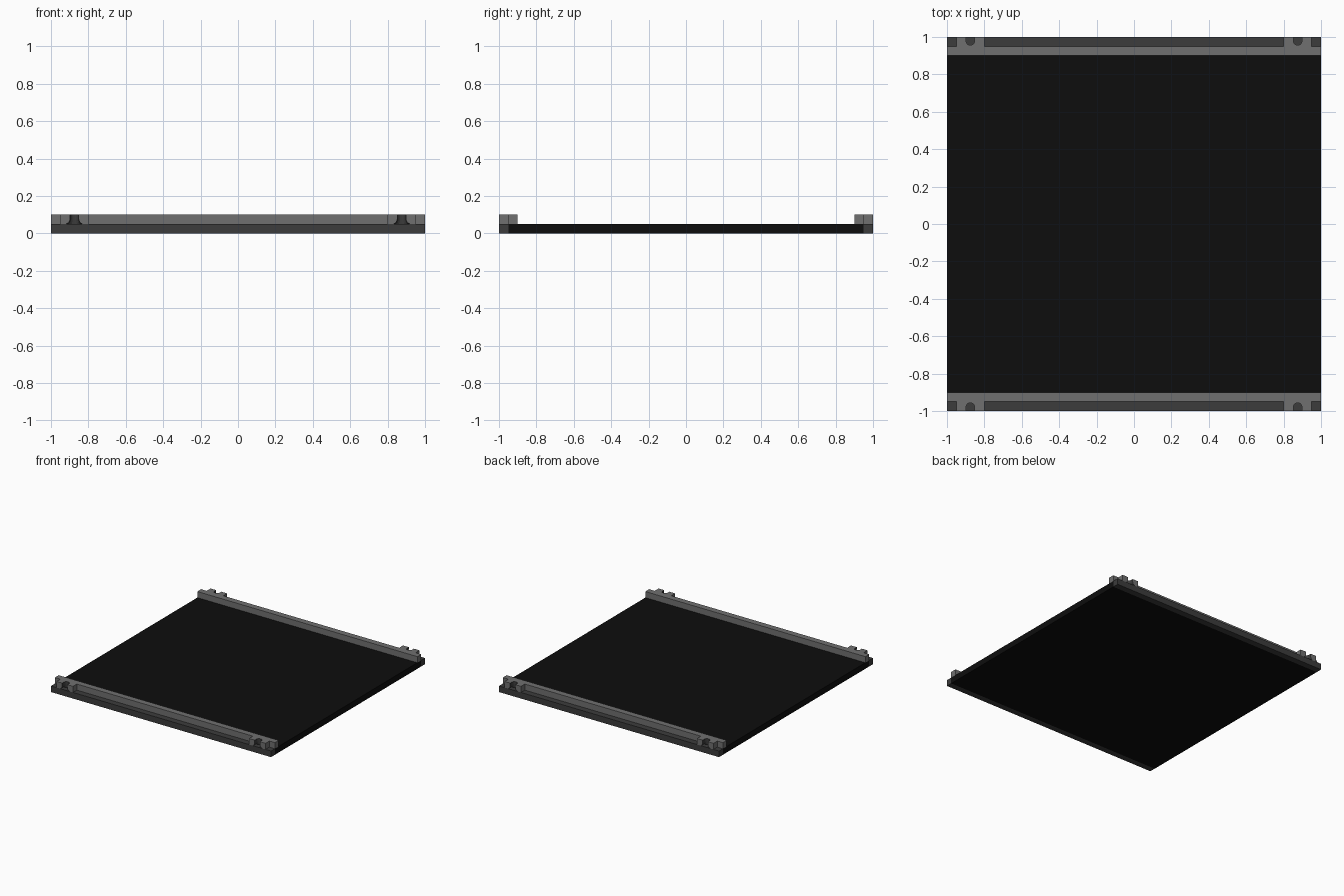
import bpy, bmesh, math

if "Cube" in bpy.data.objects:
    bpy.data.objects.remove(bpy.data.objects["Cube"])


def material(name, value):
    m = bpy.data.materials.new(name)
    m.use_nodes = True
    colour = (value, value, value, 1)
    m.diffuse_color = colour
    m.node_tree.nodes["Principled BSDF"].inputs["Base Color"].default_value = colour
    return m


black = material("black", 0.004)
dark = material("dark grey", 0.045)
light = material("light grey", 0.16)


def finish(name, bm, *mats):
    bmesh.ops.recalc_face_normals(bm, faces=bm.faces)
    mesh = bpy.data.meshes.new(name)
    bm.to_mesh(mesh)
    bm.free()
    for m in mats:
        mesh.materials.append(m)
    ob = bpy.data.objects.new(name, mesh)
    bpy.context.collection.objects.link(ob)
    return ob


def box(name, lo, hi, mat):
    bm = bmesh.new()
    bmesh.ops.create_cube(bm, size=1)
    for v in bm.verts:
        v.co = [a + (b - a) * (c + 0.5) for a, b, c in zip(lo, hi, v.co)]
    return finish(name, bm, mat)


def plan_outline(half):
    """Block seen from above, with a round-ended notch open to the outside."""
    block, outer, inner, radius = 0.075, 1.0, 0.95, 0.022
    pts = [(-block, outer), (-block, inner), (block, inner), (block, outer)]
    for i in range(9):
        a = math.pi * i / 8
        pts.append((half * math.cos(a), 0.978 - radius * math.sin(a)))
    pts.insert(4, (half, outer))
    pts.append((-half, outer))
    return pts


def notched_block(name, cx, side):
    """Stack of outlines whose notch flares out towards the bottom."""
    bm = bmesh.new()
    rings = []
    for i in range(6):
        t = i / 5
        half = 0.023 + 0.022 * (1 - math.sqrt(1 - (1 - t) ** 2))
        z = 0.05 + 0.03 * t
        rings.append([bm.verts.new((cx + x, side * y, z)) for x, y in plan_outline(half)])
    rings.append([bm.verts.new((cx + x, side * y, 0.1)) for x, y in plan_outline(0.023)])
    n = len(rings[0])
    for a, b in zip(rings, rings[1:]):
        for k in range(n):
            j = (k + 1) % n
            f = bm.faces.new((a[k], a[j], b[j], b[k]))
            f.material_index = 1 if 4 <= k < n - 1 else 0
    bm.faces.new(rings[0])
    bm.faces.new(rings[-1])
    finish(name, bm, light, dark)


# Flat bed between the two edge strips
box("bed", (-1, -0.95, 0), (1, 0.95, 0.05), black)

# Edge strips, raised rails and end blocks, front and back
for side, label in ((-1, "front"), (1, "back")):
    inner, mid, outer = sorted((side * 0.9, side * 0.95, side)) if side > 0 else (-0.9, -0.95, -1)
    box(label + "_edge_strip", (-1, min(mid, outer), 0), (1, max(mid, outer), 0.05), dark)
    box(label + "_rail", (-1, min(inner, mid), 0.05), (1, max(inner, mid), 0.1), light)
    for cx, hand in ((-0.875, "right"), (0.875, "left")):
        notched_block(f"{label}_{hand}_notched_block", cx, side)
